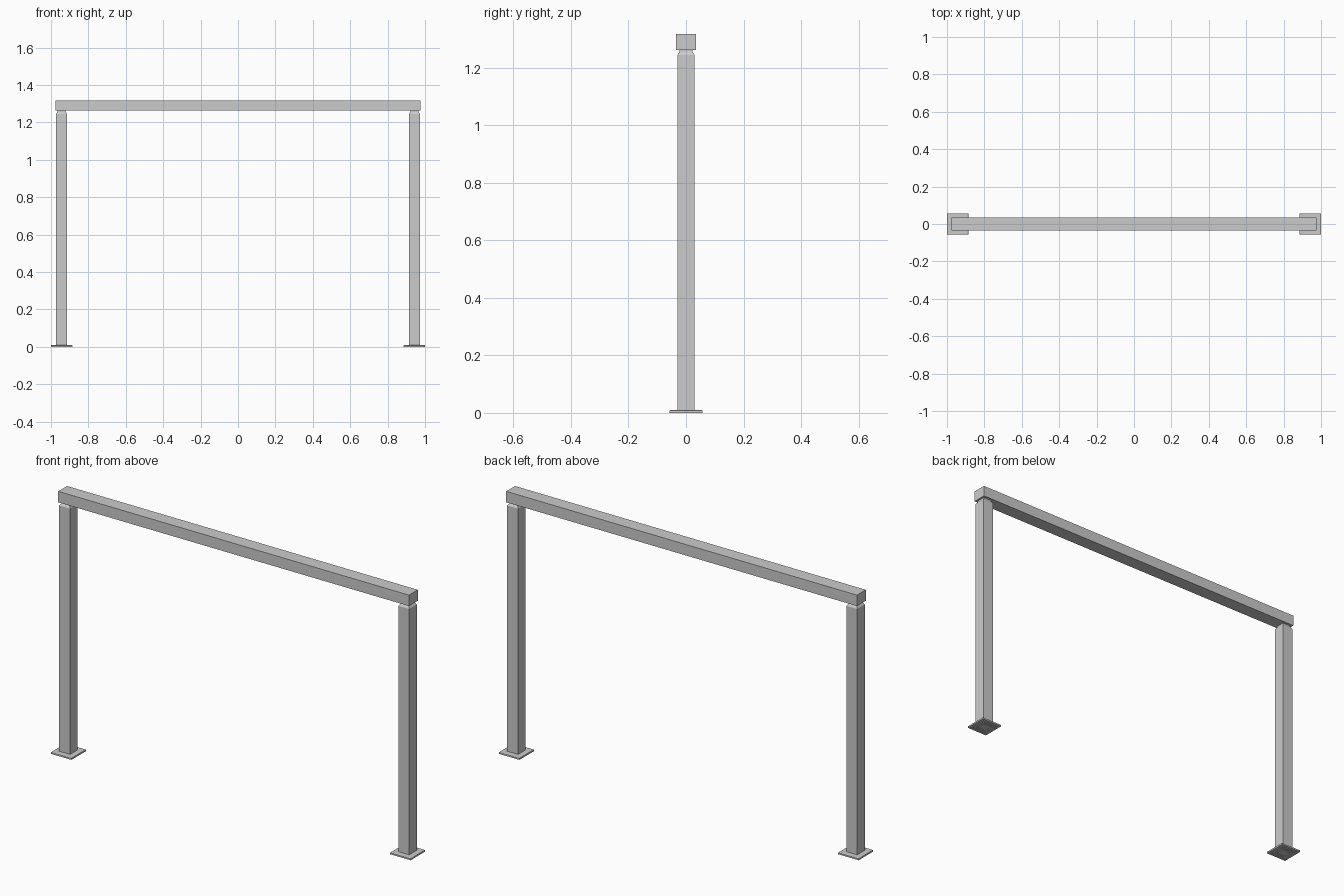
import bpy, bmesh

if "Cube" in bpy.data.objects:
    bpy.data.objects.remove(bpy.data.objects["Cube"])

POST_X = 0.943


def square_loft(name, x, rings):
    """Closed solid of stacked square sections given as (half width, z)."""
    bm = bmesh.new()
    loops = []
    for h, z in rings:
        loops.append([bm.verts.new((x + sx * h, sy * h, z))
                      for sx, sy in ((-1, -1), (1, -1), (1, 1), (-1, 1))])
    for a, b in zip(loops, loops[1:]):
        for i in range(4):
            j = (i + 1) % 4
            bm.faces.new((a[i], a[j], b[j], b[i]))
    bm.faces.new(loops[0])
    bm.faces.new(loops[-1])
    bmesh.ops.recalc_face_normals(bm, faces=bm.faces)
    me = bpy.data.meshes.new(name)
    bm.to_mesh(me)
    bm.free()
    ob = bpy.data.objects.new(name, me)
    bpy.context.collection.objects.link(ob)
    return ob


for side, x in (("left", -POST_X), ("right", POST_X)):
    # Post with a tapered neck under the beam
    square_loft(side + "_post", x, [(0.030, 0.008), (0.030, 1.245),
                                    (0.022, 1.257), (0.022, 1.264)])
    # Foot plate with concentric grip grooves on its underside
    square_loft(side + "_foot_plate", x, [
        (0.012, 0.0), (0.022, 0.0), (0.022, 0.003), (0.029, 0.003),
        (0.029, 0.0), (0.038, 0.0), (0.038, 0.003), (0.045, 0.003),
        (0.045, 0.0), (0.057, 0.0), (0.057, 0.008), (0.054, 0.010),
        (0.025, 0.010)])

# Top beam
bpy.ops.mesh.primitive_cube_add(size=1, location=(0, 0, 1.29))
beam = bpy.context.object
beam.name = "top_beam"
beam.scale = (1.95, 0.07, 0.055)
bpy.ops.object.transform_apply(location=False, rotation=False, scale=True)
